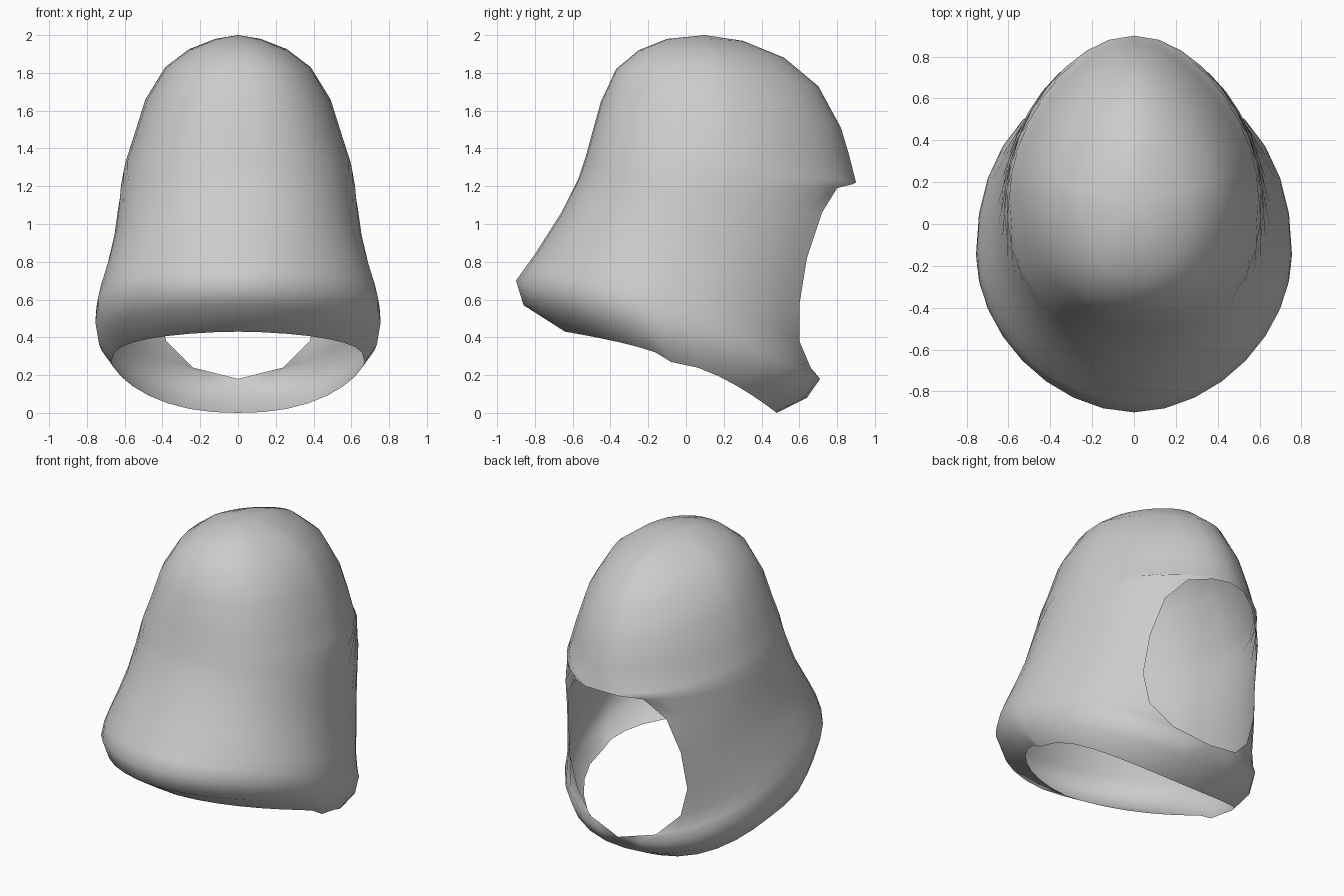
import bpy
import bmesh
from math import asin, pi, sin

cube = bpy.data.objects.get("Cube")
if cube:
    bpy.data.objects.remove(cube, do_unlink=True)

COLUMNS = 16  # faces per half ring

# Centre line of the front, from the lower rim to the crown: (y, z)
front_profile = [
    (-.64, .43), (-.86, .57), (-.9, .7), (-.85, .77), (-.8, .84), (-.73, .95),
    (-.66, 1.06), (-.61, 1.16), (-.57, 1.24), (-.55, 1.3), (-.53, 1.36),
    (-.5, 1.47), (-.45, 1.65), (-.37, 1.82), (-.25, 1.92), (-.1, 1.98),
]
# Widest line of the flank: (x, y, z)
side_profile = [
    (.67, -.08, .27), (.735, -.12, .36), (.755, -.15, .48), (.75, -.13, .56),
    (.73, -.1, .64), (.69, -.05, .78), (.655, 0, .93), (.635, .05, 1.08),
    (.62, .09, 1.2), (.61, .12, 1.27), (.595, .14, 1.33), (.55, .15, 1.47),
    (.49, .15, 1.66), (.385, .14, 1.83), (.26, .12, 1.925), (.12, .1, 1.98),
]
# Back end of each ring; x above zero follows the edge of the rear opening
back_profile = [
    (0, .48, 0), (0, .64, .08), (0, .71, .18), (.24, .66, .24), (.38, .6, .38),
    (.43, .6, .57), (.41, .64, .82), (.36, .72, 1.06), (.25, .8, 1.19),
    (.12, .88, 1.21), (0, .9, 1.22), (0, .865, 1.36), (0, .82, 1.51),
    (0, .7, 1.73), (0, .52, 1.88), (0, .3, 1.97),
]
CROWN = (0, .1, 2)


def mix(start, end, factor):
    return start + (end - start) * factor


def reach(across, power):
    """Superellipse: distance along y for a given share of the width."""
    return max(0, 1 - across ** power) ** (1 / power)


def half_ring(front, side, back, low):
    """Half ring from front to back; low runs from one at the rim to zero."""
    width, side_y, side_z = side
    last_angle = pi - asin(back[0] / width)
    back_power = mix(1.75, 2.3, low)
    points = []
    for column in range(COLUMNS + 1):
        angle = last_angle * column / COLUMNS
        across = min(1, sin(angle))
        if angle < pi / 2:
            end_y, end_z = front
            blend = reach(across, mix(2.3, 1.75, low))
            lift = blend ** mix(1, .6, low)
        else:
            end_y, end_z = back[1:]
            blend = reach(across, back_power) / reach(back[0] / width, back_power)
            lift = blend ** mix(1, 1.6, low)
        points.append((
            width * across,
            mix(side_y, end_y, blend),
            mix(side_z, end_z, lift),
        ))
    return points


def make_material(name, color):
    material = bpy.data.materials.new(name)
    material.use_nodes = True
    material.diffuse_color = color
    shader = material.node_tree.nodes["Principled BSDF"]
    shader.inputs["Base Color"].default_value = color
    shader.inputs["Roughness"].default_value = .8
    return material


# Half of the shell, lofted ring by ring and fanned into the crown
bm = bmesh.new()
rings = []
for level, ends in enumerate(zip(front_profile, side_profile, back_profile)):
    low = max(0, 1 - level / 10)
    rings.append([bm.verts.new(point) for point in half_ring(*ends, low)])
for lower, upper in zip(rings, rings[1:]):
    for i in range(COLUMNS):
        bm.faces.new((lower[i], lower[i + 1], upper[i + 1], upper[i]))
crown = bm.verts.new(CROWN)
for i in range(COLUMNS):
    bm.faces.new((rings[-1][i], rings[-1][i + 1], crown))

# Mirrored half, welded along the centre line but left open at the back
bmesh.ops.mirror(bm, geom=bm.verts[:] + bm.edges[:] + bm.faces[:],
                 axis='X', merge_dist=.001)
bmesh.ops.remove_doubles(bm, verts=bm.verts[:], dist=.0005)
bmesh.ops.recalc_face_normals(bm, faces=bm.faces[:])
top_face = max(bm.faces, key=lambda face: face.calc_center_median().z)
if top_face.normal.z < 0:
    bmesh.ops.reverse_faces(bm, faces=bm.faces[:])
for face in bm.faces:
    face.smooth = True

mesh = bpy.data.meshes.new("hood_shell")
bm.to_mesh(mesh)
bm.free()
hood = bpy.data.objects.new("hood_shell", mesh)
bpy.context.collection.objects.link(hood)
mesh.materials.append(make_material("plain grey", (.6, .6, .6, 1)))
